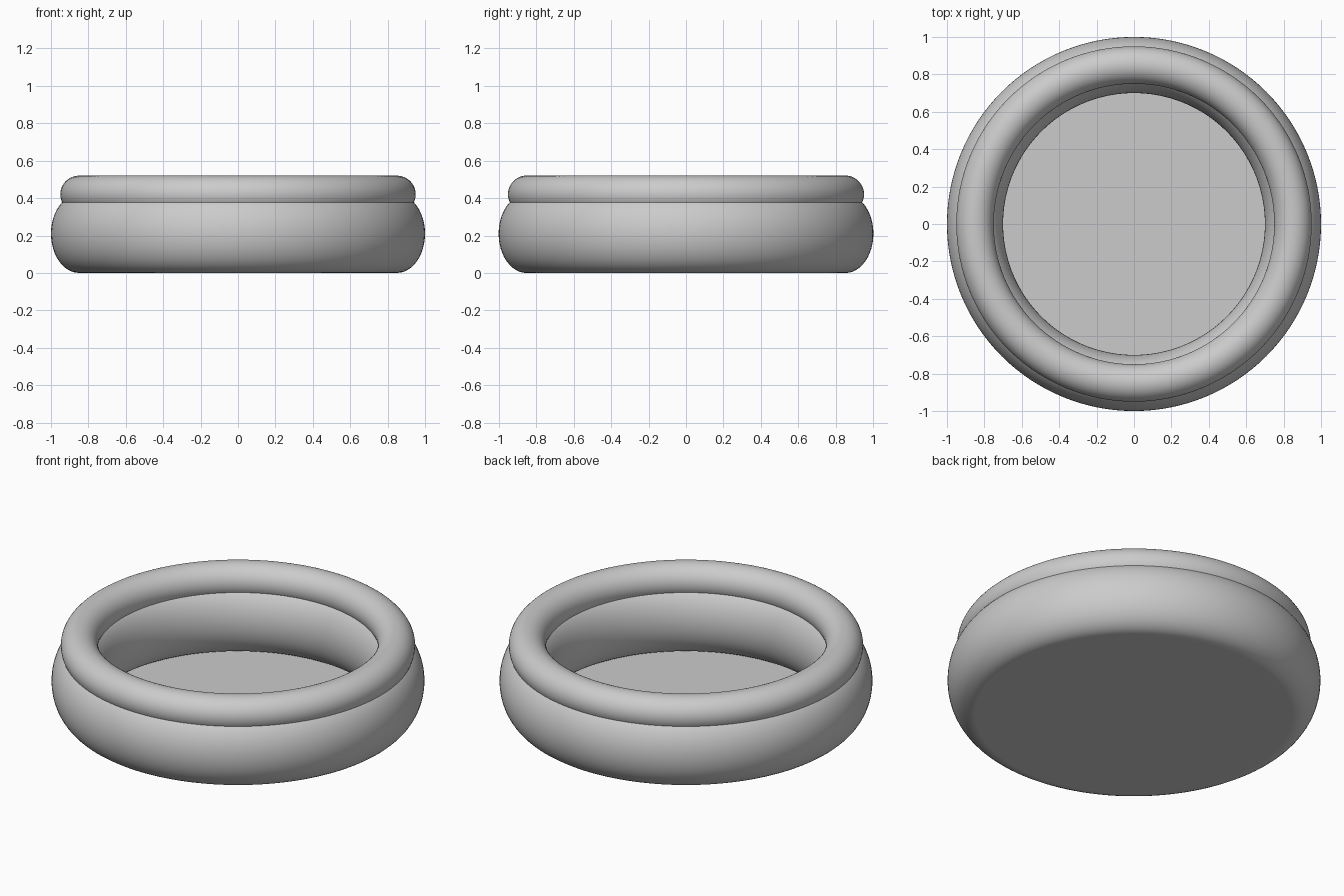
import bpy, bmesh, math

if "Cube" in bpy.data.objects:
    bpy.data.objects.remove(bpy.data.objects["Cube"])

grey = bpy.data.materials.new("light grey vinyl")
grey.diffuse_color = (0.6, 0.6, 0.6, 1)
grey.use_nodes = True
grey.node_tree.nodes["Principled BSDF"].inputs["Base Color"].default_value = grey.diffuse_color


def finish(bm, name, smooth):
    bmesh.ops.recalc_face_normals(bm, faces=bm.faces)
    for f in bm.faces:
        f.smooth = smooth
    me = bpy.data.meshes.new(name)
    bm.to_mesh(me)
    bm.free()
    me.materials.append(grey)
    ob = bpy.data.objects.new(name, me)
    bpy.context.collection.objects.link(ob)
    return ob


def ring(name, radius, rx, rz, z, segs=128, sides=48):
    """Inflated tube: elliptical section swept round the z axis."""
    bm = bmesh.new()
    rows = []
    for i in range(segs):
        a = 2 * math.pi * i / segs
        row = []
        for j in range(sides):
            t = 2 * math.pi * j / sides
            r = radius + rx * math.cos(t)
            row.append(bm.verts.new((r * math.cos(a), r * math.sin(a), z + rz * math.sin(t))))
        rows.append(row)
    for i in range(segs):
        p, q = rows[i], rows[(i + 1) % segs]
        for j in range(sides):
            k = (j + 1) % sides
            bm.faces.new((p[j], q[j], q[k], p[k]))
    return finish(bm, name, True)


# Two stacked inflated tubes
ring("lower_tube", 0.85, 0.15, 0.21, 0.21)
ring("upper_tube", 0.85, 0.10, 0.10, 0.42)

# Thin flat floor closing the bottom
bm = bmesh.new()
bmesh.ops.create_cone(bm, cap_ends=True, segments=128, radius1=0.85, radius2=0.85, depth=0.006)
bmesh.ops.translate(bm, verts=bm.verts, vec=(0, 0, 0.003))
finish(bm, "pool_floor", False)
